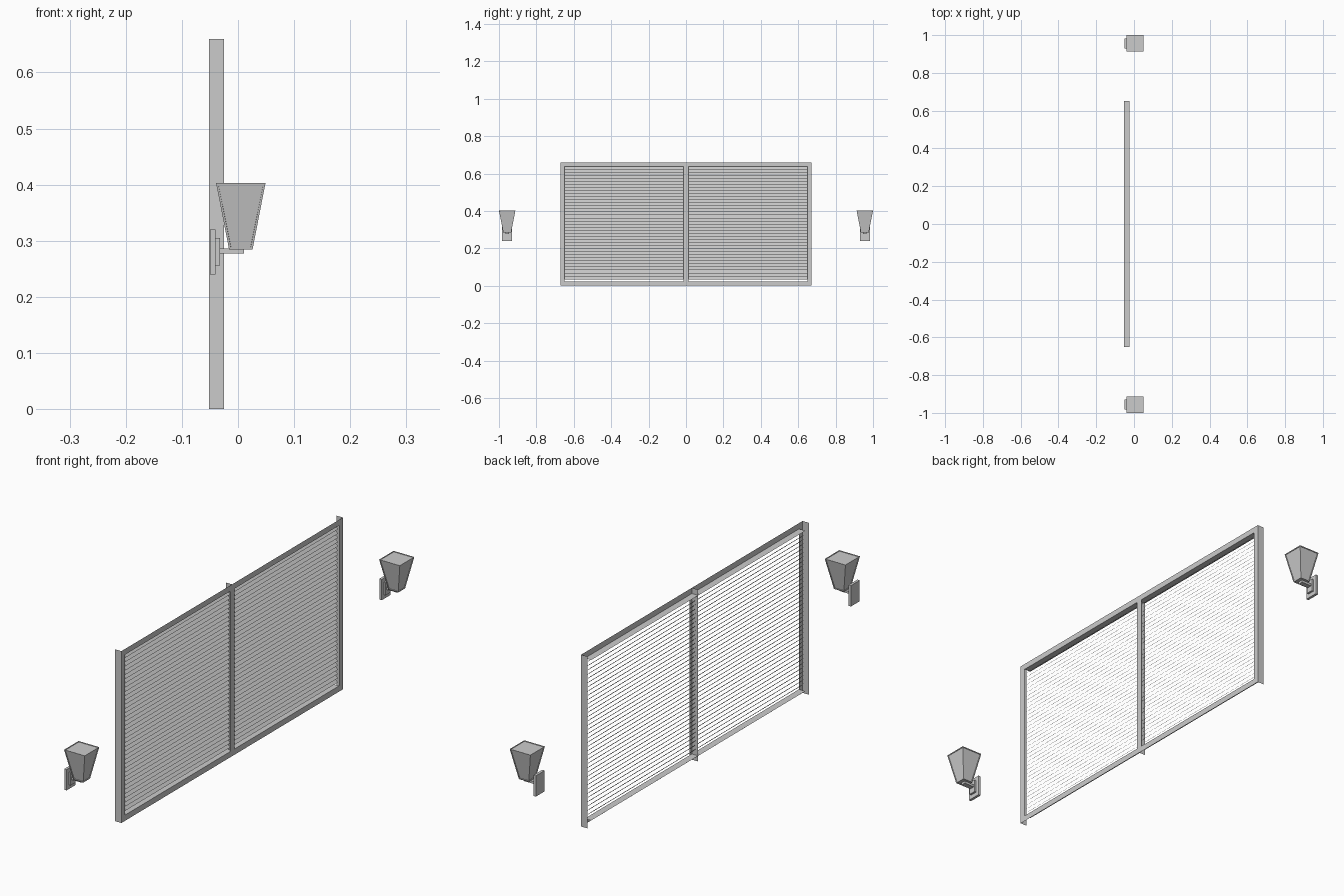
import bpy, bmesh
from mathutils import Vector

cube = bpy.data.objects.get("Cube")
if cube:
    bpy.data.objects.remove(cube, do_unlink=True)

grey = bpy.data.materials.new("plain_grey")
grey.use_nodes = True
colour = (0.6, 0.6, 0.6, 1)
grey.diffuse_color = colour
grey.node_tree.nodes["Principled BSDF"].inputs["Base Color"].default_value = colour


def finish(name, bm):
    mesh = bpy.data.meshes.new(name)
    bm.to_mesh(mesh)
    bm.free()
    mesh.materials.append(grey)
    obj = bpy.data.objects.new(name, mesh)
    bpy.context.collection.objects.link(obj)
    return obj


def quad(bm, a, b, c, d):
    return bm.faces.new([bm.verts.new(p) for p in (a, b, c, d)])


def strip(bm, profile, start, end, axis):
    """Sweep an open profile of two-axis points along y or z."""
    def place(p, t):
        return (p[0], t, p[1]) if axis == "y" else (p[0], p[1], t)
    for p, q in zip(profile, profile[1:]):
        quad(bm, place(p, start), place(q, start), place(q, end), place(p, end))


def box(name, x, y, z):
    bm = bmesh.new()
    bmesh.ops.create_cube(bm, size=1)
    for v in bm.verts:
        v.co = [lo + (c + 0.5) * (hi - lo) for c, (lo, hi) in zip(v.co, (x, y, z))]
    return finish(name, bm)


# Panel dimensions
FRONT, BACK = -0.025, -0.052
HALF, HEIGHT, FLANGE = 0.672, 0.66, 0.022
inner = HALF - FLANGE

# Sheet-metal angle stiles: front flange and outer leg
for side, name in ((-1, "right_stile"), (1, "left_stile")):
    bm = bmesh.new()
    strip(bm, [(FRONT, side * inner), (FRONT, side * HALF), (BACK, side * HALF)], 0, HEIGHT, "z")
    finish(name, bm)

# Rails: front flange and a leg on the inner edge
for name, outer, edge in (("bottom_rail", 0, FLANGE), ("top_rail", HEIGHT, HEIGHT - FLANGE)):
    bm = bmesh.new()
    strip(bm, [(FRONT, outer), (FRONT, edge), (BACK, edge)], -inner, inner, "y")
    finish(name, bm)

# Centre mullion: front flange with a leg behind it
bm = bmesh.new()
strip(bm, [(FRONT, -0.013), (FRONT, 0.013)], 0, HEIGHT, "z")
strip(bm, [(FRONT, 0), (BACK, 0)], 0, HEIGHT, "z")
finish("centre_mullion", bm)

# Sloping louvre slats, low at the front
SLATS, LOW = 37, 0.034
pitch = (HEIGHT - FLANGE - LOW) / SLATS
for name, y0, y1 in (("right_slats", -inner, -0.004), ("left_slats", 0.004, inner)):
    bm = bmesh.new()
    for i in range(SLATS):
        z = LOW + i * pitch
        strip(bm, [(-0.030, z), (-0.047, z + pitch)], y0, y1, "y")
    finish(name, bm)


# Tapered lantern with recessed panes
def lantern(name, cx, cy):
    bm = bmesh.new()
    bmesh.ops.create_cube(bm, size=2)
    for v in bm.verts:
        top = v.co.z > 0
        r = 0.044 if top else 0.021
        v.co = Vector((cx + v.co.x * r, cy + v.co.y * r, 0.403 if top else 0.285))
    bm.normal_update()
    sides = [f for f in bm.faces if abs(f.normal.z) < 0.9]
    caps = [f for f in bm.faces if abs(f.normal.z) >= 0.9]
    bmesh.ops.inset_individual(bm, faces=sides, thickness=0.005, depth=0)
    bmesh.ops.inset_individual(bm, faces=sides, thickness=0.0003, depth=-0.002)
    bmesh.ops.inset_individual(bm, faces=caps, thickness=0.004, depth=0)
    bmesh.ops.inset_individual(bm, faces=caps, thickness=0.0003, depth=-0.002)
    return finish(name, bm)


# Two wall lamps with bracket and plates
for side, label in ((-1, "right"), (1, "left")):
    y = side * 0.956

    def span(half):
        return (y - half, y + half)

    lantern(label + "_lantern", 0.005, y)
    box(label + "_wall_plate", (-0.050, -0.040), span(0.027), (0.24, 0.32))
    box(label + "_raised_plate", (-0.040, -0.032), span(0.014), (0.256, 0.305))
    box(label + "_arm", (-0.032, 0.011), span(0.010), (0.277, 0.286))
